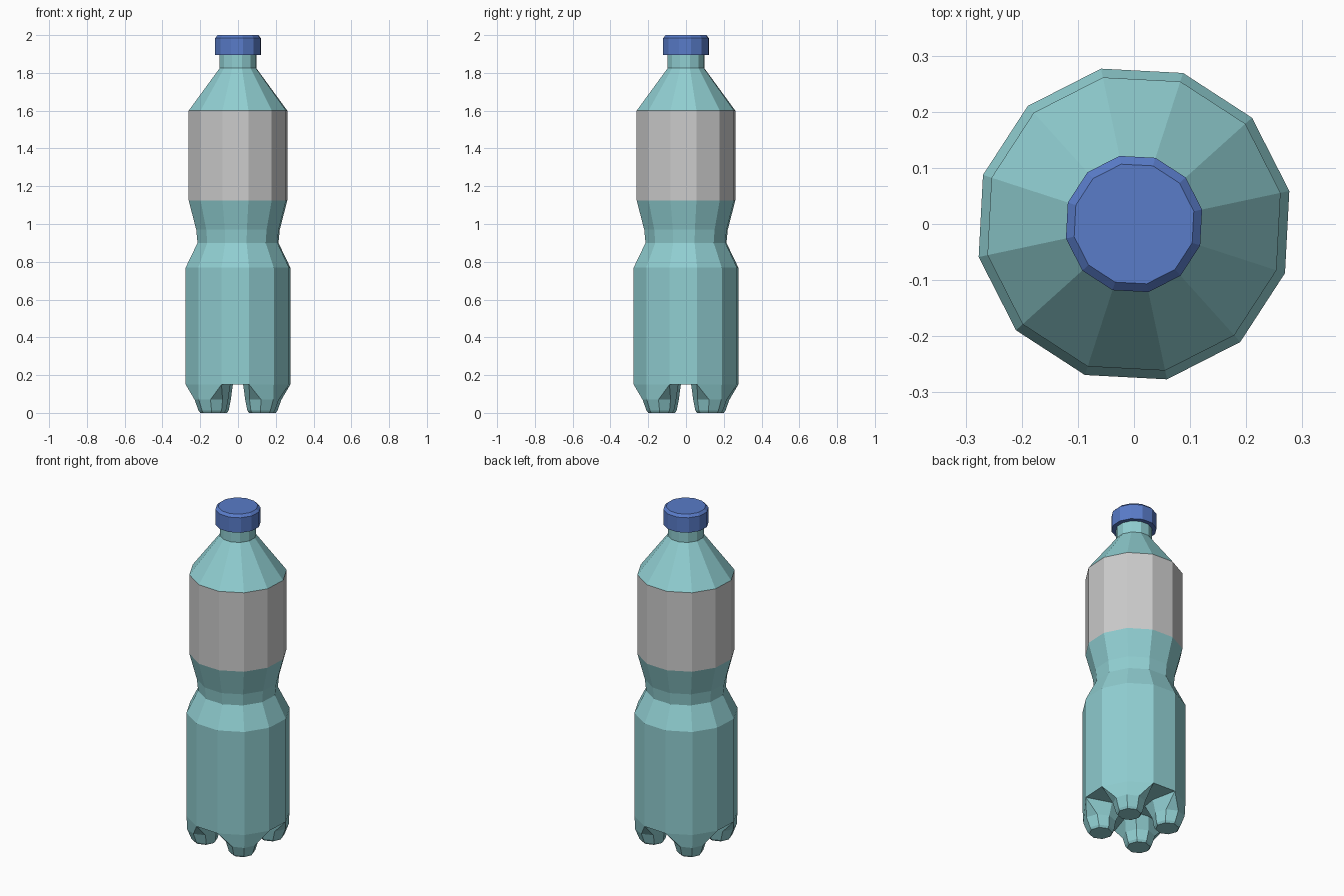
import bpy, bmesh
from math import cos, sin, radians

if "Cube" in bpy.data.objects:
    bpy.data.objects.remove(bpy.data.objects["Cube"])

N, OFF = 12, 12.0  # sides and rotation of the twelve-sided section


def polar(r, deg, z, centre=(0, 0)):
    a = radians(deg)
    return (centre[0] + r * cos(a), centre[1] + r * sin(a), z)


def material(name, rgb):
    m = bpy.data.materials.new(name)
    m.diffuse_color = (*rgb, 1)
    m.use_nodes = True
    m.node_tree.nodes["Principled BSDF"].inputs["Base Color"].default_value = m.diffuse_color
    return m


def ring(bm, r, z):
    return [bm.verts.new(polar(r, OFF + 360 / N * i, z)) for i in range(N)]


def bridge(bm, lower, upper):
    n = len(lower)
    for i in range(n):
        j = (i + 1) % n
        # repeated verts collapse the quad to a triangle
        bm.faces.new(list(dict.fromkeys((lower[i], lower[j], upper[j], upper[i]))))


def loft(bm, profile):
    rings = [ring(bm, r, z) for r, z in profile]
    for a, b in zip(rings, rings[1:]):
        bridge(bm, a, b)
    return rings


def finish(bm, name, mat=None):
    me = bpy.data.meshes.new(name)
    bm.to_mesh(me)
    bm.free()
    ob = bpy.data.objects.new(name, me)
    bpy.context.collection.objects.link(ob)
    if mat:
        me.materials.append(mat)
    return ob


plastic = material("bottle_plastic", (0.28, 0.62, 0.64))
blue = material("cap_blue", (0.10, 0.20, 0.58))

# Bottle: lower shell up to the label, then shoulder and neck
BASE = 0.15
bm = bmesh.new()
rings = loft(bm, [(0.283, BASE), (0.283, 0.77), (0.219, 0.90), (0.226, 0.97), (0.267, 1.125)])
loft(bm, [(0.267, 1.60), (0.099, 1.825), (0.099, 1.91)])

# Four feet, each spanning two sides, with one open side between them
floor = []
for k in range(4):
    mid = 42 + 90 * k
    a1, out, a2 = (rings[0][(3 * k + i) % N] for i in range(3))
    s1 = bm.verts.new(polar(0.13, mid - 30, BASE))
    s2 = bm.verts.new(polar(0.13, mid + 30, BASE))
    inner = bm.verts.new(polar(0.06, mid, BASE))
    floor += [a1, s1, inner, s2, a2]
    upper = [out, a2, a2, s2, inner, s1, a1, a1]
    for dist, r, z in ((0.19, 0.089, 0.07), (0.183, 0.073, 0.012), (0.183, 0.064, 0.0)):
        c = polar(dist, mid, z)
        lower = [bm.verts.new(polar(r, mid + 45 * i, z, c)) for i in range(8)]
        bridge(bm, lower, upper)
        upper = lower
    bm.faces.new(upper[::-1])
# Star-shaped underside between the feet
bm.faces.new(floor[::-1])
finish(bm, "bottle", plastic)

# Label band
bm = bmesh.new()
loft(bm, [(0.267, 1.125), (0.267, 1.60)])
finish(bm, "label")

# Screw cap
bm = bmesh.new()
r = loft(bm, [(0.099, 1.895), (0.124, 1.895), (0.124, 1.985), (0.109, 2.0)])
bm.faces.new(r[-1])
finish(bm, "cap", blue)
